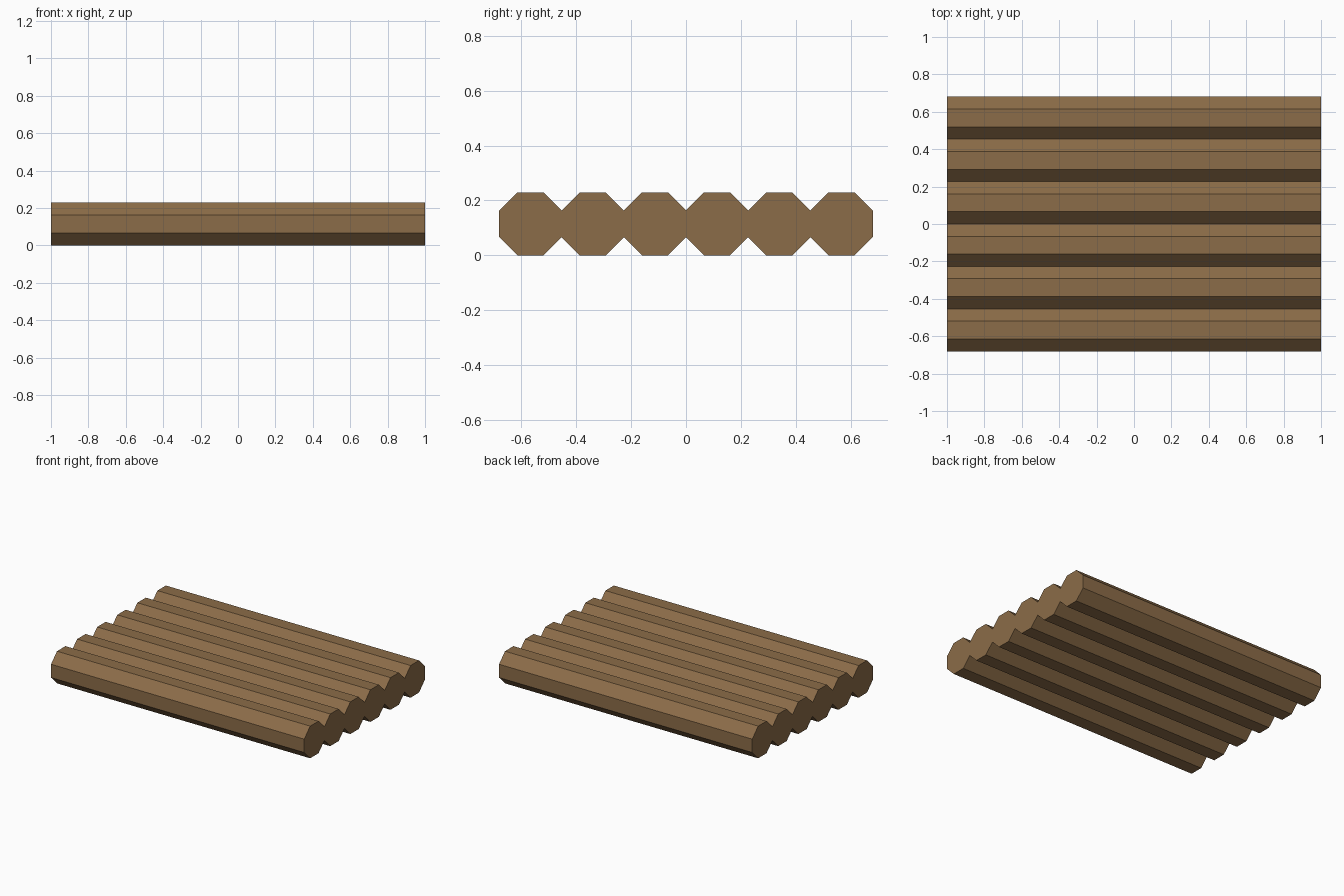
import bpy
from math import pi, cos

if "Cube" in bpy.data.objects:
    bpy.data.objects.remove(bpy.data.objects["Cube"])

LOGS, PITCH, APOTHEM, LENGTH = 6, 0.2266, 0.1147, 2.0

wood = bpy.data.materials.new("wood")
wood.diffuse_color = (0.26, 0.15, 0.065, 1)
wood.use_nodes = True
wood.node_tree.nodes["Principled BSDF"].inputs["Base Color"].default_value = wood.diffuse_color


def add_log(name, y):
    # regular octagonal log lying along x, flat side down
    bpy.ops.mesh.primitive_cylinder_add(vertices=8, radius=APOTHEM / cos(pi / 8), depth=LENGTH)
    log = bpy.context.object
    log.name = name
    log.rotation_euler = (0, 0, pi / 8)
    bpy.ops.object.transform_apply(location=False, rotation=True, scale=False)
    log.rotation_euler = (0, pi / 2, 0)
    bpy.ops.object.transform_apply(location=False, rotation=True, scale=False)
    log.location = (0, y, APOTHEM)
    log.data.materials.append(wood)


# row of logs, side by side
for i in range(LOGS):
    add_log(f"log_{i + 1}", (i - (LOGS - 1) / 2) * PITCH)
